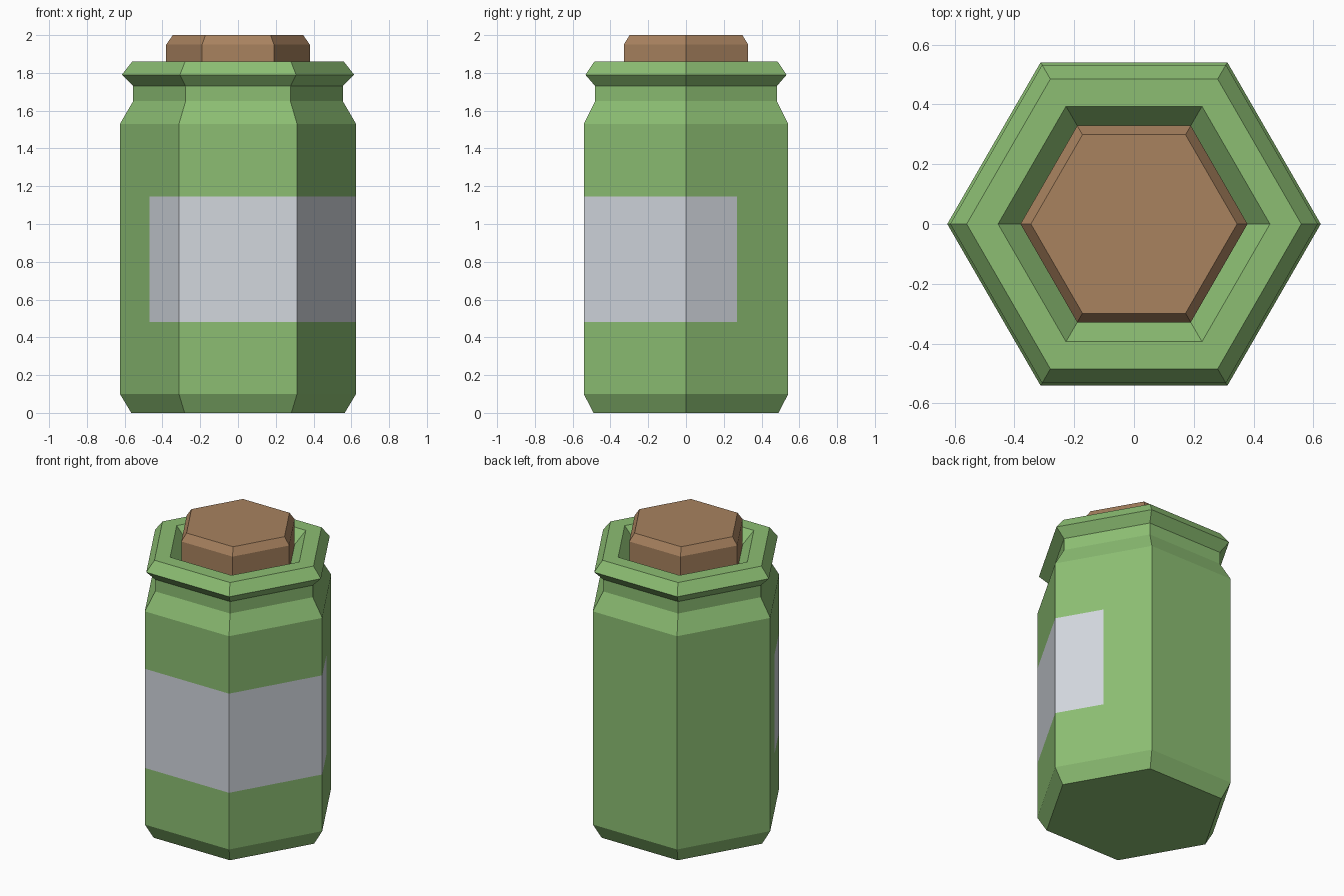
import bpy, bmesh, math
from mathutils import Vector

if "Cube" in bpy.data.objects:
    bpy.data.objects.remove(bpy.data.objects["Cube"])

SIDES = 6
LABEL_Z = (0.48, 1.145)


def material(name, rgb):
    m = bpy.data.materials.new(name)
    m.diffuse_color = (*rgb, 1)
    m.use_nodes = True
    m.node_tree.nodes["Principled BSDF"].inputs["Base Color"].default_value = m.diffuse_color
    return m


def lathe(profile):
    """Six-sided closed solid from (radius, z) rings, bottom to top."""
    bm = bmesh.new()
    rings = [[bm.verts.new((r * math.cos(k * math.tau / SIDES),
                            r * math.sin(k * math.tau / SIDES), z))
              for k in range(SIDES)] for r, z in profile]
    for a, b in zip(rings, rings[1:]):
        for k in range(SIDES):
            n = (k + 1) % SIDES
            bm.faces.new((a[k], a[n], b[n], b[k]))
    bm.faces.new(rings[0][::-1])
    bm.faces.new(rings[-1])
    return bm


def finish(bm, name, mats):
    me = bpy.data.meshes.new(name)
    bm.to_mesh(me)
    bm.free()
    for m in mats:
        me.materials.append(m)
    ob = bpy.data.objects.new(name, me)
    bpy.context.collection.objects.link(ob)
    return ob


green = material("green_glass", (0.262, 0.515, 0.171))
grey = material("label_grey", (0.645, 0.679, 0.730))
brown = material("cork_brown", (0.392, 0.223, 0.114))

# Jar: chamfered foot, straight body, shoulder, neck, flared rim, funnel mouth
jar = lathe([(0.565, 0), (0.625, 0.10), (0.625, LABEL_Z[0]), (0.625, LABEL_Z[1]),
             (0.625, 1.53), (0.555, 1.65), (0.555, 1.73), (0.615, 1.79),
             (0.56, 1.86), (0.455, 1.86), (0.38, 1.78)])

# Label: split the band through the middle of two opposite sides, colour one half
def band():
    return [f for f in jar.faces
            if LABEL_Z[0] < f.calc_center_median().z < LABEL_Z[1] and abs(f.normal.z) < 0.1]

jar.normal_update()
toward = Vector((math.cos(math.radians(-60)), math.sin(math.radians(-60)), 0))
faces = band()
geom = faces + list({e for f in faces for e in f.edges}) + list({v for f in faces for v in f.verts})
bmesh.ops.bisect_plane(jar, geom=geom, plane_co=(0, 0, 0), plane_no=toward)
jar.normal_update()
for f in band():
    if f.calc_center_median().dot(toward) > 0:
        f.material_index = 1
finish(jar, "jar", [green, grey])

# Cork stopper with a chamfered top
finish(lathe([(0.38, 1.77), (0.38, 1.95), (0.345, 2.0)]), "cork", [brown])
